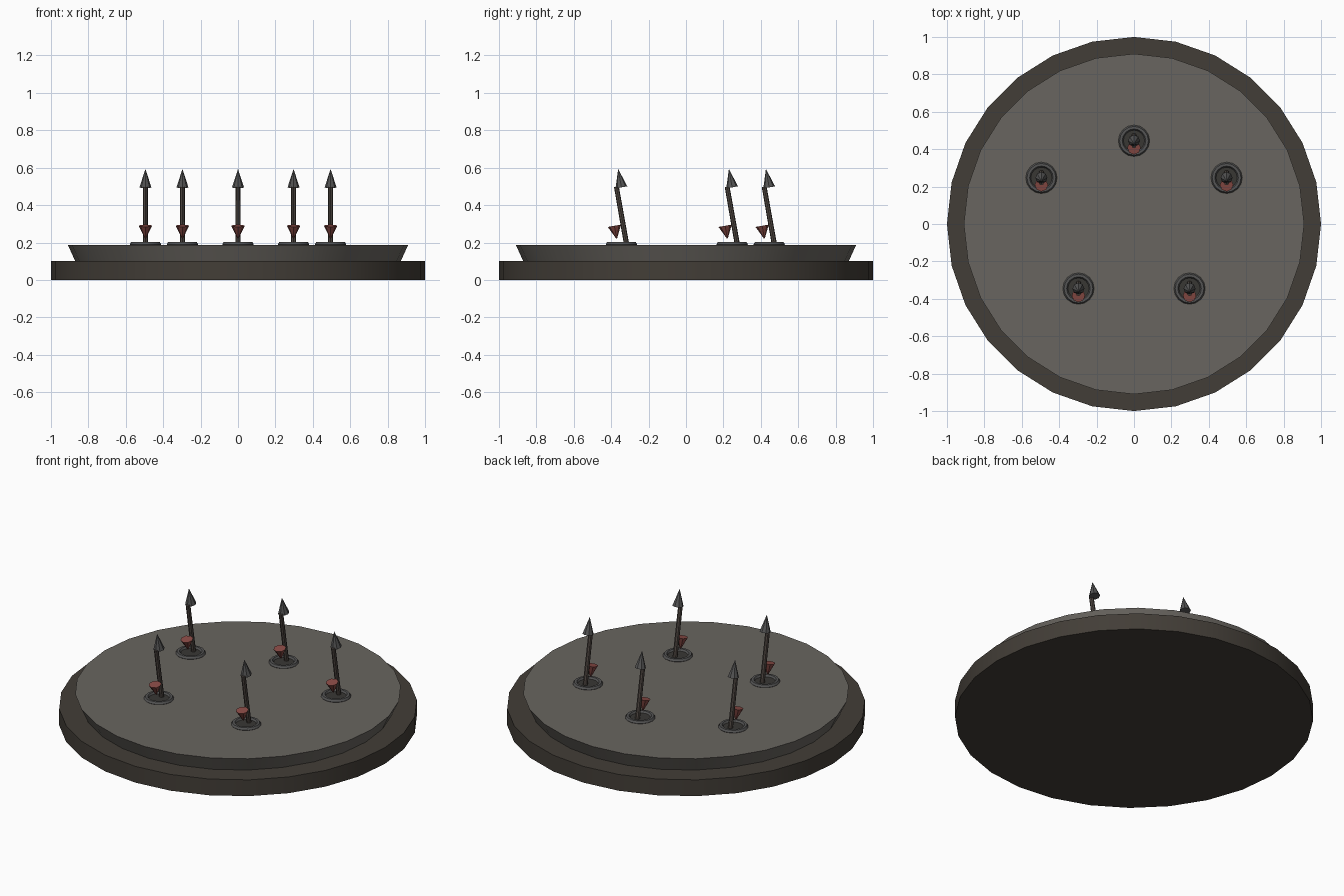
import bpy, math

if "Cube" in bpy.data.objects:
    bpy.data.objects.remove(bpy.data.objects["Cube"])

TILT = math.radians(10)   # spikes lean towards the front


def material(name, r, g, b):
    m = bpy.data.materials.new(name)
    m.diffuse_color = (r, g, b, 1)
    m.use_nodes = True
    m.node_tree.nodes["Principled BSDF"].inputs["Base Color"].default_value = m.diffuse_color
    return m


STONE = material("stone", 0.14, 0.13, 0.115)
DARK = material("dark_stone", 0.055, 0.047, 0.038)
IRON = material("iron", 0.09, 0.09, 0.09)
WOOD = material("shaft_brown", 0.08, 0.065, 0.055)
HOLE = material("hole_black", 0.04, 0.038, 0.034)
RED = material("dark_red", 0.25, 0.07, 0.06)


def finish(name, mat):
    ob = bpy.context.object
    ob.name = name
    ob.data.materials.append(mat)
    bpy.ops.object.shade_smooth_by_angle(angle=math.radians(40))
    return ob


def cone(name, sides, r1, r2, depth, loc, mat, tilt=0.0):
    bpy.ops.mesh.primitive_cone_add(vertices=sides, radius1=r1, radius2=r2,
                                    depth=depth, location=loc,
                                    rotation=(tilt, 0, 0))
    return finish(name, mat)


# Round plinth and flared slab
cone("base_disc", 28, 1.0, 1.0, 0.1, (0, 0, 0.05), DARK)
cone("trap_slab", 28, 0.87, 0.91, 0.088, (0, 0, 0.144), STONE)

# Five spikes on a circle-like layout, each with its collar
spots = [(0, 0.445), (0.495, 0.247), (-0.495, 0.247),
         (0.297, -0.345), (-0.297, -0.345)]
for i, (x, y) in enumerate(spots, 1):
    # Collar ring and dark socket
    bpy.ops.mesh.primitive_torus_add(location=(x, y, 0.19), major_radius=0.07,
                                     minor_radius=0.014, major_segments=16,
                                     minor_segments=6)
    finish(f"collar_ring_{i}", IRON)
    cone(f"socket_{i}", 16, 0.06, 0.06, 0.02, (x, y, 0.181), HOLE)
    # Shaft, pointed tip and red drip in front
    cone(f"spike_shaft_{i}", 8, 0.014, 0.013, 0.31, (x, y, 0.345), WOOD, TILT)
    cone(f"spike_tip_{i}", 8, 0.032, 0.0, 0.1, (x, y - 0.009, 0.544), IRON, TILT)
    cone(f"red_drip_{i}", 8, 0.036, 0.003, 0.068, (x, y - 0.032, 0.256), RED,
         math.pi + TILT)
